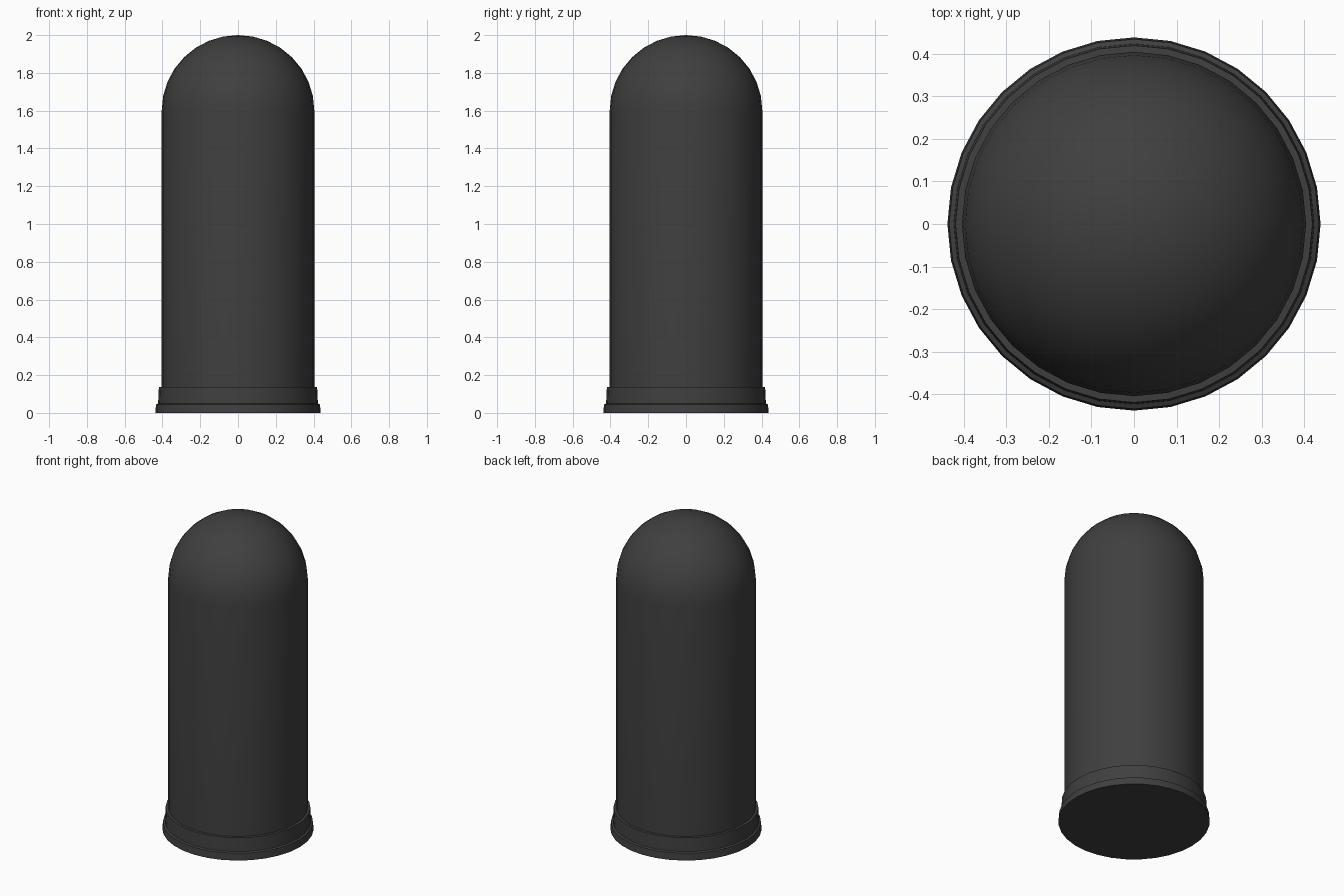
import bpy, bmesh
from math import sin, cos, pi, radians

if "Cube" in bpy.data.objects:
    bpy.data.objects.remove(bpy.data.objects["Cube"])

SIDES = 32
dark = bpy.data.materials.new("dark_rubber")
dark.diffuse_color = (0.05, 0.05, 0.05, 1)
dark.use_nodes = True
dark.node_tree.nodes["Principled BSDF"].inputs["Base Color"].default_value = dark.diffuse_color


def lathe(name, profile):
    """Spin (radius, z) points around z; radius 0 closes an end."""
    bm = bmesh.new()
    rings = []
    for r, z in profile:
        if r == 0:
            rings.append([bm.verts.new((0, 0, z))] * SIDES)
        else:
            rings.append([bm.verts.new((r * cos(2 * pi * i / SIDES), r * sin(2 * pi * i / SIDES), z))
                          for i in range(SIDES)])
    for a, b in zip(rings, rings[1:]):
        for i in range(SIDES):
            j = (i + 1) % SIDES
            bm.faces.new(list(dict.fromkeys((a[i], a[j], b[j], b[i]))))
    bmesh.ops.recalc_face_normals(bm, faces=bm.faces)
    mesh = bpy.data.meshes.new(name)
    bm.to_mesh(mesh)
    bm.free()
    mesh.materials.append(dark)
    ob = bpy.data.objects.new(name, mesh)
    bpy.context.collection.objects.link(ob)
    bpy.ops.object.select_all(action='DESELECT')
    ob.select_set(True)
    bpy.context.view_layer.objects.active = ob
    bpy.ops.object.shade_smooth_by_angle(angle=radians(40))
    return ob


# Post with rounded top and stepped, slightly flared foot, as one closed skin
R = 0.404
foot = [(0, 0), (0.438, 0), (0.434, 0.045), (0.423, 0.05), (0.419, 0.137), (R, 0.138)]
dome = [(R * cos(pi / 2 * i / 8), 1.6 + 0.4 * sin(pi / 2 * i / 8)) for i in range(8)]
lathe("rounded_post", foot + dome + [(0, 2.0)])
